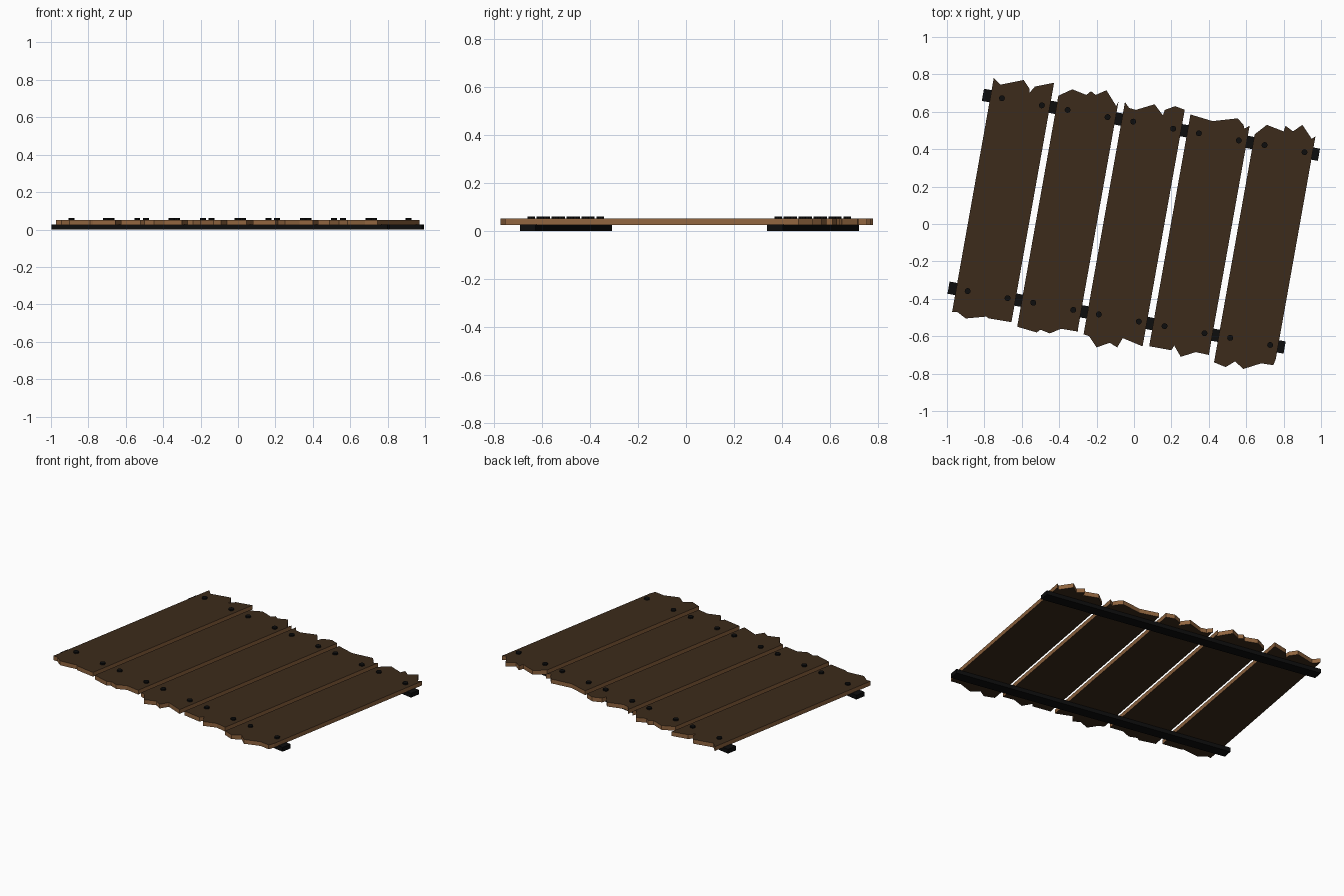
import bpy, bmesh, math
from mathutils import Matrix, Vector

if "Cube" in bpy.data.objects:
    bpy.data.objects.remove(bpy.data.objects["Cube"])

TILT = Matrix.Rotation(math.radians(-10.1), 4, 'Z')
INV = TILT.inverted()


def material(name, col):
    m = bpy.data.materials.new(name)
    m.diffuse_color = (*col, 1)
    m.use_nodes = True
    m.node_tree.nodes["Principled BSDF"].inputs["Base Color"].default_value = m.diffuse_color
    return m


dark = material("dark_wood", (0.045, 0.024, 0.011))
raw = material("cut_wood", (0.28, 0.13, 0.05))
iron = material("black_iron", (0.004, 0.004, 0.004))


def finish(name, bm, mats):
    bmesh.ops.recalc_face_normals(bm, faces=bm.faces)
    me = bpy.data.meshes.new(name)
    bm.to_mesh(me)
    bm.free()
    for m in mats:
        me.materials.append(m)
    ob = bpy.data.objects.new(name, me)
    ob.matrix_world = TILT
    bpy.context.collection.objects.link(ob)


# Plank: splintered outline extruded upward, long edges kept straight
def plank(name, left, right, back, front):
    bm = bmesh.new()
    outline = []
    for row in (front, back[::-1]):
        pts = [INV @ Vector((x, y, 0)) for x, y in row]
        ends = (left, right) if row is front else (right, left)
        pts[0].x, pts[-1].x = ends
        outline += pts
    f = bm.faces.new([bm.verts.new((p.x, p.y, 0.025)) for p in outline])
    r = bmesh.ops.extrude_face_region(bm, geom=[f])
    for v in r['geom']:
        if isinstance(v, bmesh.types.BMVert):
            v.co.z = 0.052
    bm.normal_update()
    for f in bm.faces:
        f.material_index = 0 if abs(f.normal.z) > 0.5 else 1
    finish(name, bm, (dark, raw))


# Splintered ends, left to right
backs = [
    [(-.745, .78), (-.715, .745), (-.59, .77), (-.56, .725), (-.56, .70), (-.53, .735), (-.425, .755)],
    [(-.40, .685), (-.33, .72), (-.255, .69), (-.23, .71), (-.205, .69), (-.147, .715), (-.095, .63), (-.08, .655)],
    [(-.04, .65), (-.025, .62), (.01, .61), (.11, .64), (.155, .58), (.165, .61), (.22, .63), (.275, .61)],
    [(.305, .585), (.42, .55), (.555, .565), (.585, .53), (.59, .51), (.62, .525)],
    [(.64, .48), (.71, .53), (.80, .495), (.81, .525), (.85, .495), (.90, .53), (.95, .455), (.965, .47)],
]
fronts = [
    [(-.97, -.47), (-.945, -.47), (-.90, -.505), (-.79, -.495), (-.775, -.505), (-.655, -.525)],
    [(-.62, -.55), (-.52, -.58), (-.50, -.565), (-.45, -.585), (-.39, -.56), (-.30, -.575), (-.285, -.56)],
    [(-.265, -.59), (-.24, -.60), (-.20, -.66), (-.13, -.635), (-.09, -.66), (-.06, -.61), (.05, -.655)],
    [(.09, -.655), (.20, -.675), (.215, -.65), (.25, -.71), (.33, -.685), (.40, -.70)],
    [(.43, -.74), (.49, -.765), (.54, -.735), (.585, -.775), (.68, -.745), (.745, -.755), (.755, -.72)],
]
RAILS = {"back": 0.538, "front": -0.509}

for i in range(5):
    left = -0.875 + i * 0.3565
    plank(f"plank_{i + 1}", left, left + 0.322, backs[i], fronts[i])
    # Two nail heads at each rail
    for side, y in RAILS.items():
        for k, dx in enumerate((0.062, 0.279)):
            bm = bmesh.new()
            bmesh.ops.create_cone(bm, cap_ends=True, segments=10, radius1=0.016, radius2=0.016, depth=0.016,
                                  matrix=Matrix.Translation((left + dx, y, 0.053)))
            finish(f"{side}_nail_{i + 1}_{k + 1}", bm, (iron,))

# Cross rails under the planks
for side, y in RAILS.items():
    bm = bmesh.new()
    bmesh.ops.create_cube(bm, size=1, matrix=Matrix.Translation((-0.004, y, 0.0135))
                          @ Matrix.Diagonal((1.825, 0.066, 0.027, 1)))
    finish(f"{side}_rail", bm, (iron,))
